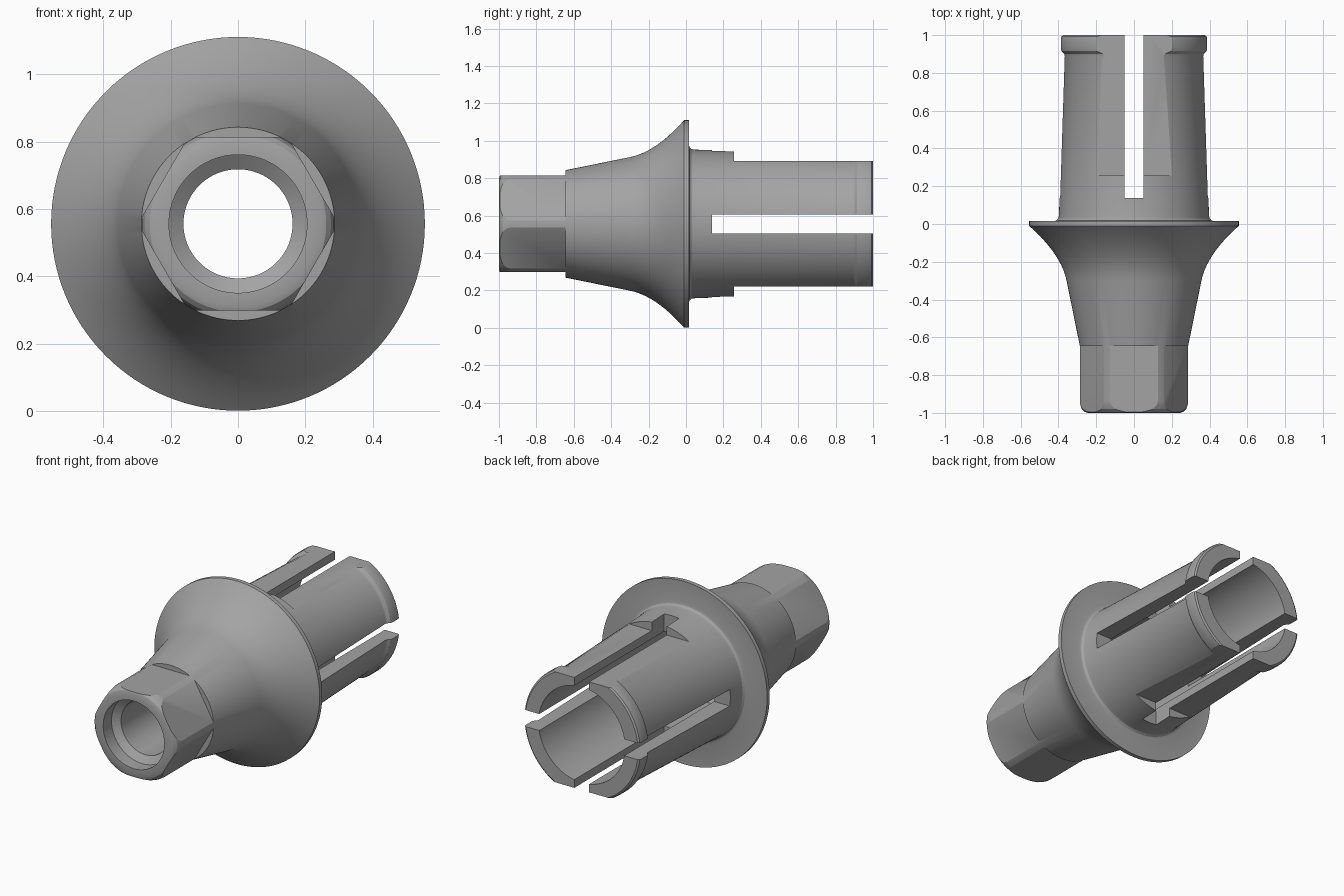
import bpy, bmesh
from math import pi, radians
from mathutils import Matrix, Vector

if "Cube" in bpy.data.objects:
    bpy.data.objects.remove(bpy.data.objects["Cube"], do_unlink=True)

AXIS_Z = 0.556      # height of the long axis
SEGMENTS = 128

metal = bpy.data.materials.new("grey metal")
metal.use_nodes = True
GREY = (0.37, 0.37, 0.37, 1)
metal.diffuse_color = GREY
metal.node_tree.nodes["Principled BSDF"].inputs["Base Color"].default_value = GREY


def add_object(name, bm):
    bmesh.ops.recalc_face_normals(bm, faces=bm.faces)
    mesh = bpy.data.meshes.new(name)
    bm.to_mesh(mesh)
    bm.free()
    obj = bpy.data.objects.new(name, mesh)
    bpy.context.collection.objects.link(obj)
    return obj


def lathe(name, profile):
    """Spin a closed (y, radius) profile about the long axis."""
    bm = bmesh.new()
    verts = [bm.verts.new((r, y, AXIS_Z)) for y, r in profile]
    edges = [bm.edges.new((a, b)) for a, b in zip(verts, verts[1:] + verts[:1])]
    bmesh.ops.spin(bm, geom=verts + edges, cent=(0, 0, AXIS_Z), axis=(0, 1, 0),
                   angle=2 * pi, steps=SEGMENTS)
    bmesh.ops.remove_doubles(bm, verts=bm.verts, dist=1e-4)
    return add_object(name, bm)


def cutter(name, low, high, roll=0):
    """Box given relative to the axis, rolled about it by some degrees."""
    low, high = Vector(low), Vector(high)
    bm = bmesh.new()
    bmesh.ops.create_cube(bm, size=1)
    place = (Matrix.Translation((0, 0, AXIS_Z)) @ Matrix.Rotation(radians(roll), 4, 'Y')
             @ Matrix.Translation((low + high) / 2) @ Matrix.Diagonal((*(high - low), 1)))
    bmesh.ops.transform(bm, matrix=place, verts=bm.verts)
    obj = add_object(name, bm)
    obj.hide_render = True
    return obj


def flare(start, bend, end, steps=14):
    """Quadratic curve for the trumpet-shaped collar."""
    a, b, c = Vector(start), Vector(bend), Vector(end)
    return [tuple(a * (1 - t) ** 2 + b * 2 * t * (1 - t) + c * t * t)
            for t in (i / steps for i in range(steps + 1))]


# Outside: rounded hex blank, cone, flared collar, flange, sleeve, end lip
outer = [(-1, 0.245), (-0.994, 0.262), (-0.98, 0.276), (-0.955, 0.285), (-0.935, 0.287),
         (-0.645, 0.287)]
outer += flare((-0.3, 0.357), (-0.16, 0.385), (-0.01, 0.555))
outer += [(0.015, 0.555), (0.015, 0.425), (0.019, 0.41), (0.03, 0.4), (0.05, 0.397),
          (0.89, 0.37), (0.9, 0.373), (0.915, 0.388), (0.93, 0.391), (0.98, 0.391),
          (0.993, 0.388), (1, 0.378)]
# Inside: wide socket, narrow through hole, front counterbore
inner = [(1, 0.29), (-0.25, 0.29), (-0.32, 0.162), (-0.89, 0.162), (-0.92, 0.205), (-1, 0.205)]
body = lathe("connector_body", outer + inner)

# Six flats of the hex end
cutters = [cutter("hex_flat_cutter", (-0.5, -1.2, 0.2575), (0.5, -0.645, 0.6), 60 * i)
           for i in range(6)]
# Flats on the top and bottom of the sleeve
cutters += [cutter("sleeve_flat_cutter", (-0.5, 0.256, 0.335), (0.5, 1.2, 0.6), roll)
            for roll in (0, 180)]
# Crossed slots that split the sleeve into four prongs
cutters += [cutter("slot_cutter", (-0.05, 0.138, -0.7), (0.05, 1.2, 0.7), roll)
            for roll in (0, 90)]

for tool in cutters:
    mod = body.modifiers.new(tool.name, 'BOOLEAN')
    mod.operation = 'DIFFERENCE'
    mod.solver = 'EXACT'
    mod.object = tool

# Bake the cuts and discard the cutters
graph = bpy.context.evaluated_depsgraph_get()
cut_mesh = bpy.data.meshes.new_from_object(body.evaluated_get(graph))
body.modifiers.clear()
body.data = cut_mesh
for tool in cutters:
    bpy.data.objects.remove(tool, do_unlink=True)

body.data.materials.clear()
body.data.materials.append(metal)
bpy.ops.object.select_all(action='DESELECT')
body.select_set(True)
bpy.context.view_layer.objects.active = body
bpy.ops.object.shade_smooth_by_angle(angle=radians(25))
